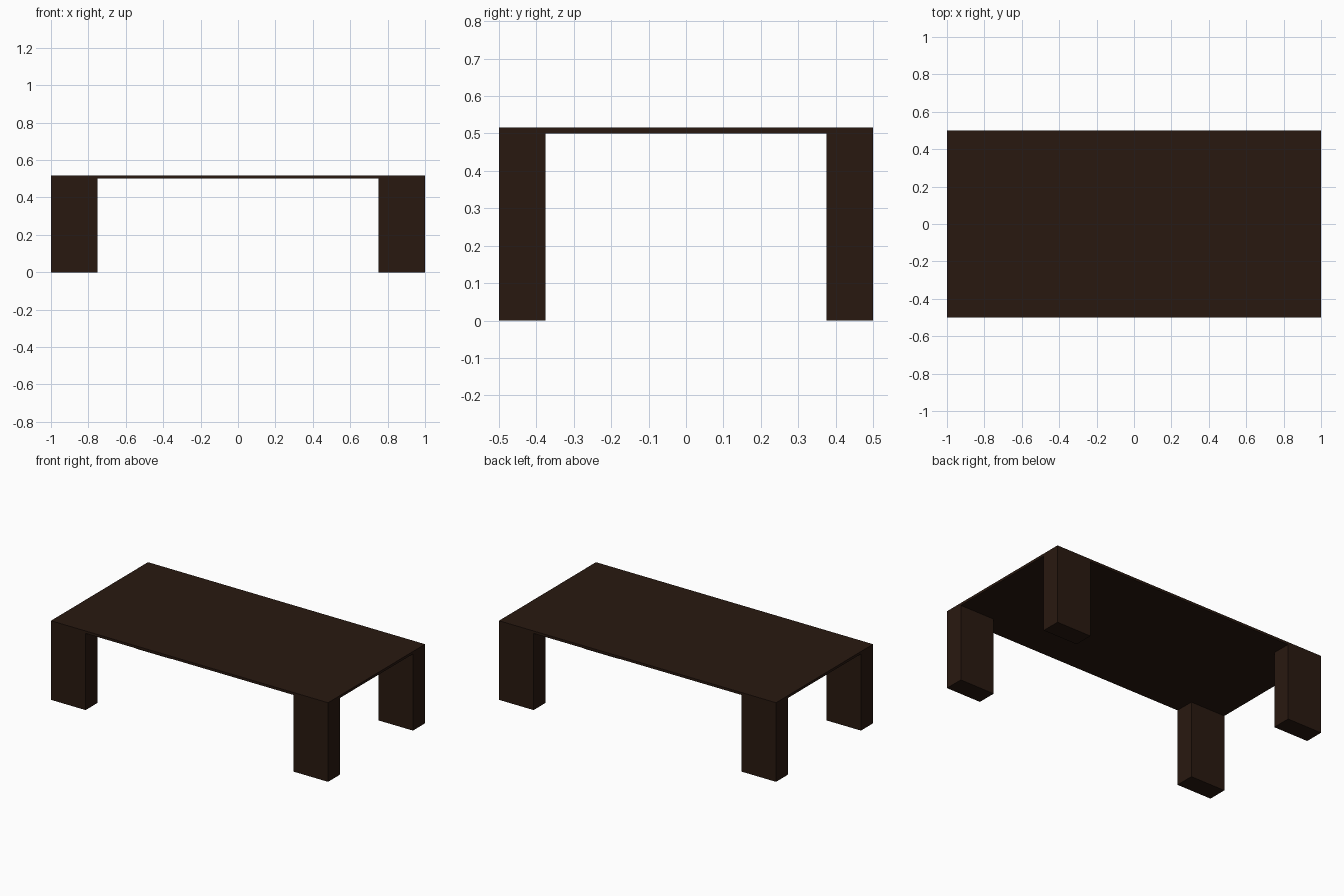
import bpy

if "Cube" in bpy.data.objects:
    bpy.data.objects.remove(bpy.data.objects["Cube"])

LENGTH, WIDTH = 2.0, 1.0
LEG_X, LEG_Y, LEG_H = 0.25, 0.125, 0.5
TOP_T = 0.016

wood = bpy.data.materials.new("dark_wood")
wood.diffuse_color = (0.022, 0.0095, 0.0052, 1)
wood.use_nodes = True
wood.node_tree.nodes["Principled BSDF"].inputs["Base Color"].default_value = wood.diffuse_color


def box(name, size, centre):
    bpy.ops.mesh.primitive_cube_add(size=1, location=centre)
    ob = bpy.context.object
    ob.name = name
    ob.scale = size
    bpy.ops.object.transform_apply(location=False, rotation=False, scale=True)
    ob.data.materials.append(wood)
    return ob


# Thin table top resting on the legs
box("table_top", (LENGTH, WIDTH, TOP_T), (0, 0, LEG_H + TOP_T / 2))

# Four block legs flush with the corners
for side_y, sy in (("front", -1), ("back", 1)):
    for side_x, sx in (("left", -1), ("right", 1)):
        box(f"{side_y}_{side_x}_leg", (LEG_X, LEG_Y, LEG_H),
            (sx * (LENGTH - LEG_X) / 2, sy * (WIDTH - LEG_Y) / 2, LEG_H / 2))
